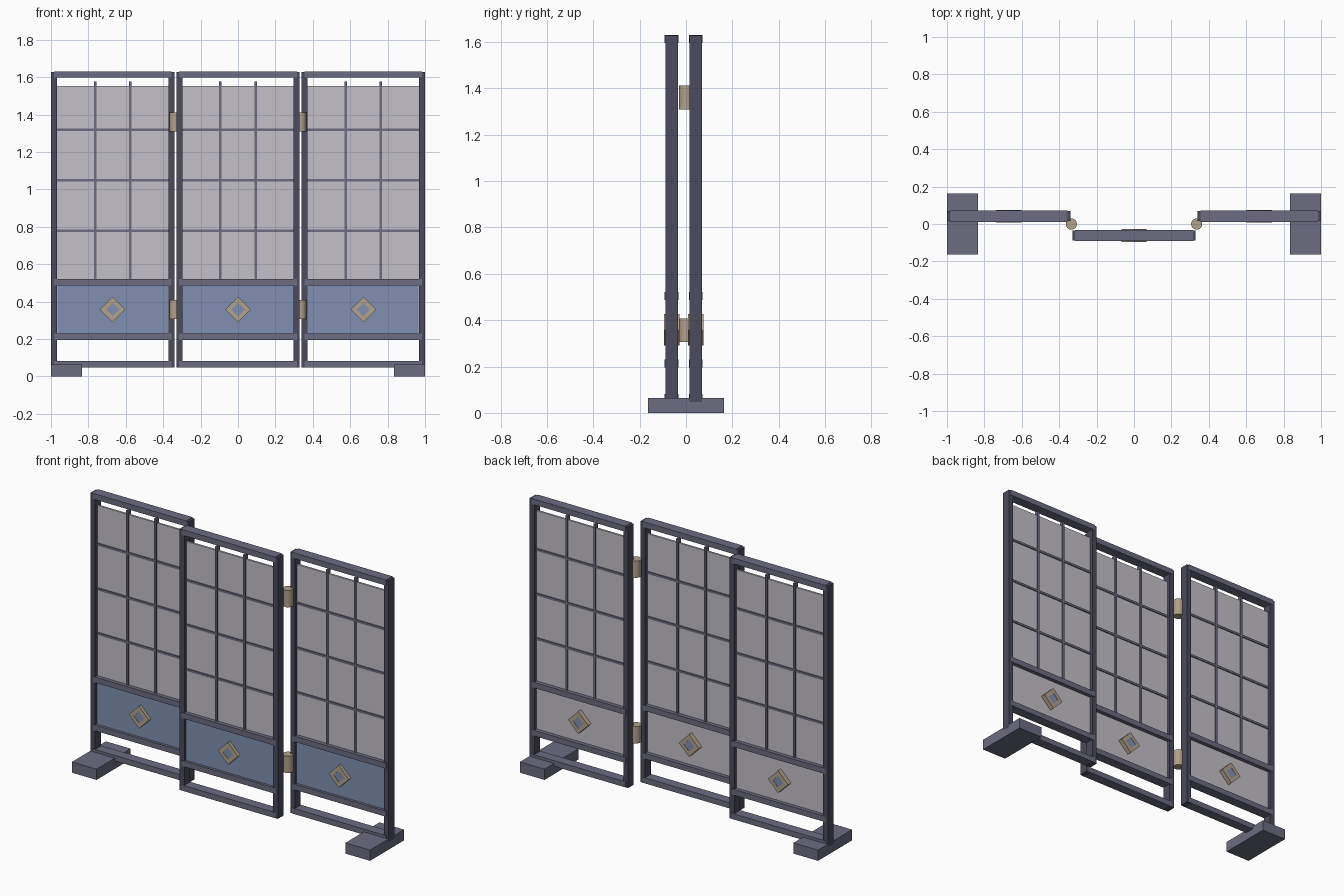
import bpy, bmesh
from math import cos, sin, pi, radians

cube = bpy.data.objects.get("Cube")
if cube:
    bpy.data.objects.remove(cube, do_unlink=True)


def material(name, r, g, b):
    m = bpy.data.materials.new(name)
    m.use_nodes = True
    m.diffuse_color = (r, g, b, 1)
    m.node_tree.nodes["Principled BSDF"].inputs["Base Color"].default_value = (r, g, b, 1)
    return m


DARK = material("dark_wood", 0.07, 0.07, 0.108)
WOOD = material("slate_wood", 0.15, 0.15, 0.22)
PAPER = material("grey_paper", 0.55, 0.53, 0.58)
BLUE = material("dusty_blue", 0.22, 0.28, 0.44)
TAN = material("tan_metal", 0.44, 0.355, 0.26)


def add_object(name, bm, mat):
    bmesh.ops.recalc_face_normals(bm, faces=bm.faces)
    mesh = bpy.data.meshes.new(name)
    bm.to_mesh(mesh)
    bm.free()
    mesh.materials.append(mat)
    ob = bpy.data.objects.new(name, mesh)
    bpy.context.collection.objects.link(ob)
    return ob


def box(name, x, y, z, mat):
    """Box spanning the (low, high) pair on each axis."""
    bm = bmesh.new()
    bmesh.ops.create_cube(bm, size=1)
    for v in bm.verts:
        for i, (low, high) in enumerate((x, y, z)):
            v.co[i] = high if v.co[i] > 0 else low
    return add_object(name, bm, mat)


def around(c, half):
    return (c - half, c + half)


def diamond_ring(name, cx, cy, cz, outer, inner, depth, mat):
    """Square ring standing on its corner, extruded along y."""
    bm = bmesh.new()
    section = [(outer, -depth), (outer, depth), (inner, depth), (inner, -depth)]
    loops = [[bm.verts.new((cx + r * cos(k * pi / 2), cy + d, cz + r * sin(k * pi / 2)))
              for r, d in section] for k in range(4)]
    for k in range(4):
        a, b = loops[k], loops[(k + 1) % 4]
        for i in range(4):
            j = (i + 1) % 4
            bm.faces.new((a[i], a[j], b[j], b[i]))
    return add_object(name, bm, mat)


def cylinder(name, loc, radius, depth, sides, mat, tilt=0.0):
    bpy.ops.mesh.primitive_cylinder_add(vertices=sides, radius=radius, depth=depth,
                                        location=loc, rotation=(tilt, 0, 0))
    ob = bpy.context.object
    ob.name = name
    ob.data.materials.append(mat)
    return ob


def panel(side, cx, cy):
    # Upright posts
    for tag, s in (("right", -1), ("left", 1)):
        box(f"{side}_panel_{tag}_post", around(cx + s * 0.314, 0.016),
            around(cy, 0.027), (0.047, 1.628), DARK)

    # Cross rails overlapping the posts
    for tag, z in (("bottom", 0.065), ("lower", 0.213), ("middle", 0.504), ("top", 1.614)):
        box(f"{side}_panel_{tag}_rail", around(cx, 0.315), around(cy, 0.03),
            around(z, 0.017), WOOD)

    # Paper sheet and the painted board in front of its lower part
    box(f"{side}_paper", around(cx, 0.3), around(cy, 0.006), (0.21, 1.552), PAPER)
    box(f"{side}_lower_board", around(cx, 0.296), (cy - 0.014, cy - 0.005),
        (0.225, 0.492), BLUE)

    # Lattice bars
    for i, s in enumerate((-1, 1)):
        box(f"{side}_lattice_upright_{i}", around(cx + s * 0.094, 0.007),
            around(cy, 0.013), (0.5, 1.578), WOOD)
    for i, z in enumerate((0.778, 1.048, 1.319)):
        box(f"{side}_lattice_crossbar_{i}", around(cx, 0.3),
            around(cy, 0.012), around(z, 0.007), WOOD)

    # Diamond ornament with a blue core
    diamond_ring(f"{side}_diamond_ring", cx, cy, 0.358, 0.068, 0.035, 0.034, TAN)
    cylinder(f"{side}_diamond_core", (cx, cy, 0.358), 0.035, 0.064, 4, BLUE, radians(90))


panel("right", -0.67, 0.042)
panel("middle", 0, -0.062)
panel("left", 0.67, 0.042)

# Feet and hinges
for side, s in (("right", -1), ("left", 1)):
    box(f"{side}_foot", around(s * 0.917, 0.0825), around(0, 0.163), (0, 0.065), WOOD)
    for tag, z in (("lower", 0.357), ("upper", 1.361)):
        cylinder(f"{side}_{tag}_hinge", (s * 0.335, 0, z), 0.03, 0.102, 16, TAN)
        bpy.ops.object.shade_smooth_by_angle()
